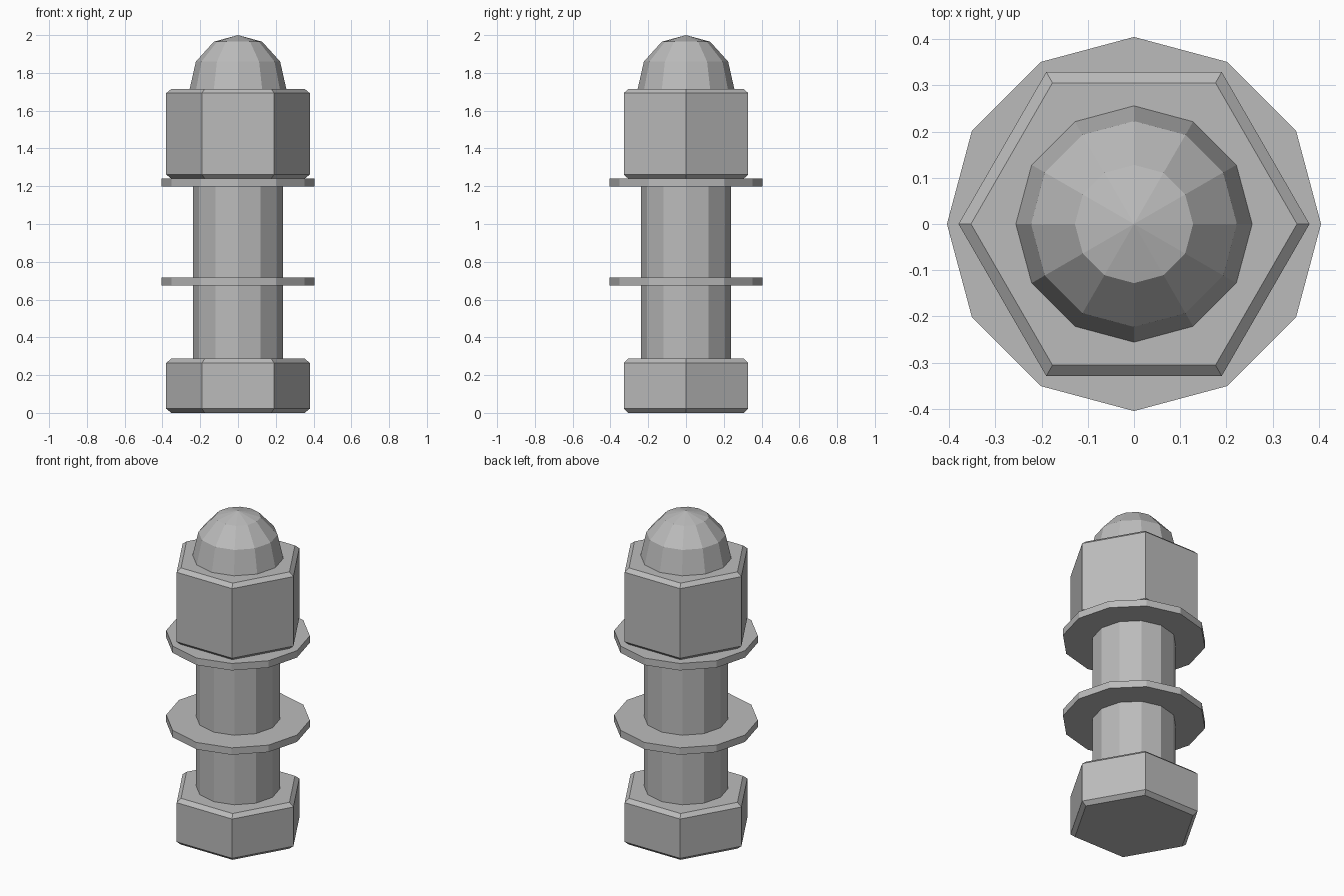
import bpy
import bmesh
from math import cos, sin, pi

default = bpy.data.objects.get("Cube")
if default:
    bpy.data.objects.remove(default, do_unlink=True)

# One plain steel colour for the whole assembly
GREY = (0.5, 0.5, 0.5, 1.0)
steel = bpy.data.materials.new("steel grey")
steel.use_nodes = True
steel.diffuse_color = GREY
steel.node_tree.nodes["Principled BSDF"].inputs["Base Color"].default_value = GREY


def lathe(name, sides, profile):
    """Stack rings of (radius, z) from bottom to top; radius 0 is a point."""
    bm = bmesh.new()
    rings = []
    for r, z in profile:
        count = sides if r > 0 else 1
        rings.append([bm.verts.new((r * cos(2 * pi * i / sides),
                                    r * sin(2 * pi * i / sides), z))
                      for i in range(count)])
    for low, high in zip(rings, rings[1:]):
        for i in range(sides):
            j = (i + 1) % sides
            if len(high) == 1:
                bm.faces.new((low[i], low[j], high[0]))
            else:
                bm.faces.new((low[i], low[j], high[j], high[i]))
    bm.faces.new(rings[0][::-1])
    if len(rings[-1]) > 1:
        bm.faces.new(rings[-1])
    mesh = bpy.data.meshes.new(name)
    bm.to_mesh(mesh)
    bm.free()
    mesh.materials.append(steel)
    obj = bpy.data.objects.new(name, mesh)
    bpy.context.collection.objects.link(obj)
    return obj


def hex_block(name, bottom, top, radius=0.38, inset=0.027, chamfer=0.022):
    """Hexagonal block with chamfered top and bottom rims."""
    return lathe(name, 6, [(radius - inset, bottom), (radius, bottom + chamfer),
                           (radius, top - chamfer), (radius - inset, top)])


# Hexagonal bolt head and tall nut
hex_block("bolt_head", 0, 0.287)
hex_block("nut", 1.24, 1.715)

# Twelve-sided shaft
lathe("shaft", 12, [(0.237, 0.27), (0.237, 1.26)])

# Two flat washers
for name, z in (("lower_washer", 0.675), ("upper_washer", 1.198)):
    lathe(name, 12, [(0.405, z), (0.405, z + 0.043)])

# Faceted dome cap
lathe("dome_cap", 12, [(0.257, 1.71), (0.223, 1.86), (0.128, 1.965), (0, 2.0)])
